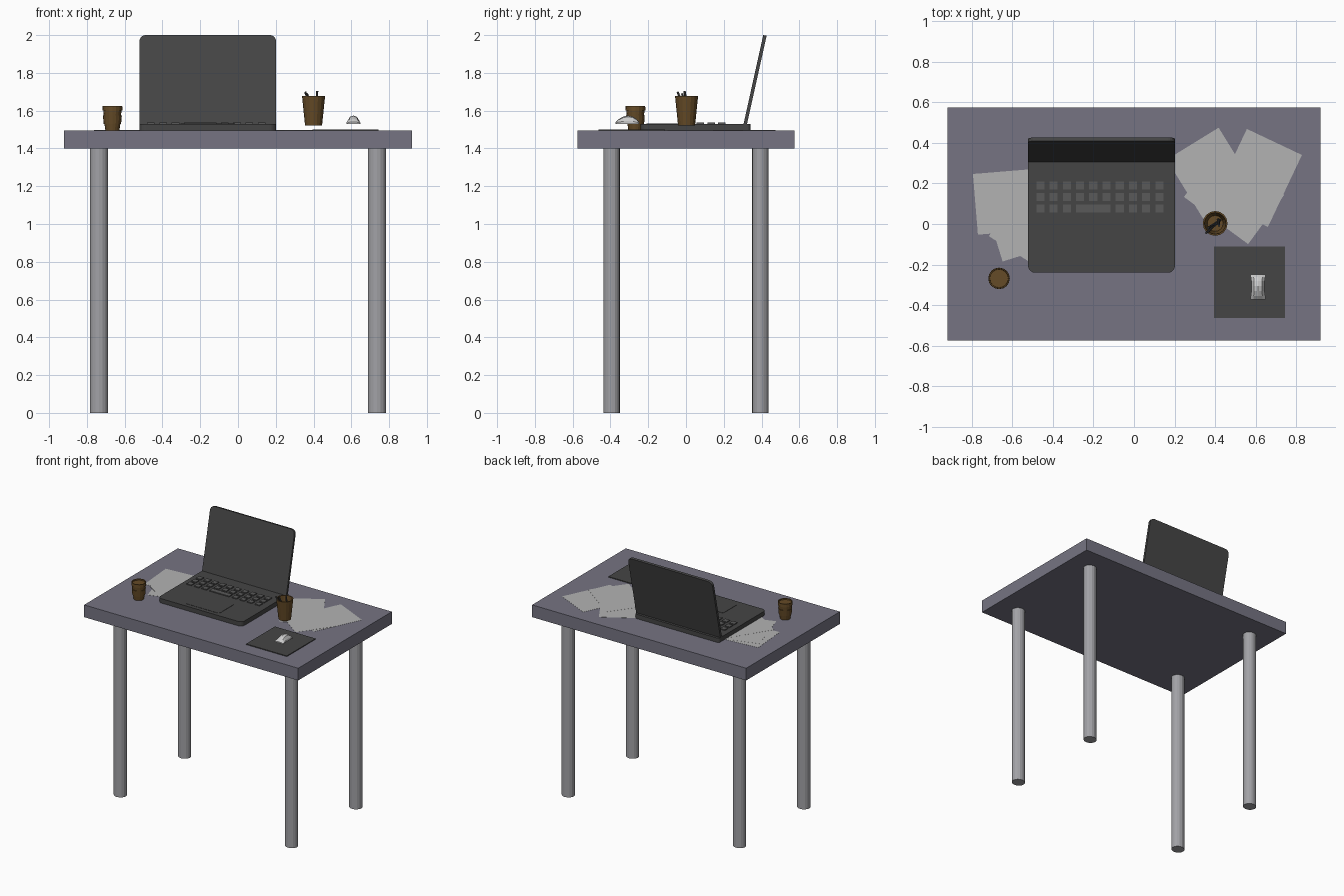
import bpy, bmesh
from math import pi, sin, cos, radians
from mathutils import Vector, Matrix

if "Cube" in bpy.data.objects:
    bpy.data.objects.remove(bpy.data.objects["Cube"])

TOP = 1.495  # height of the table surface


def material(name, r, g, b):
    m = bpy.data.materials.new(name)
    m.diffuse_color = (r, g, b, 1)
    m.use_nodes = True
    m.node_tree.nodes["Principled BSDF"].inputs["Base Color"].default_value = m.diffuse_color
    return m


SLATE = material("slate", 0.18, 0.175, 0.225)
METAL = material("metal", 0.36, 0.36, 0.38)
DARK = material("dark_plastic", 0.06, 0.06, 0.06)
KEY = material("key_grey", 0.1, 0.1, 0.1)
BROWN = material("brown", 0.13, 0.07, 0.02)
PAPER = material("paper", 0.45, 0.45, 0.45)
LIGHT = material("light_plastic", 0.6, 0.6, 0.62)


def finish(name, bm, mat, matrix=None):
    bmesh.ops.recalc_face_normals(bm, faces=bm.faces)
    me = bpy.data.meshes.new(name)
    bm.to_mesh(me)
    bm.free()
    me.materials.append(mat)
    ob = bpy.data.objects.new(name, me)
    if matrix is not None:
        ob.matrix_world = matrix
    bpy.context.collection.objects.link(ob)
    return ob


def add_box(bm, x0, x1, y0, y1, z0, z1):
    m = Matrix.Translation(((x0 + x1) / 2, (y0 + y1) / 2, (z0 + z1) / 2))
    m = m @ Matrix.Diagonal((x1 - x0, y1 - y0, z1 - z0, 1))
    bmesh.ops.create_cube(bm, size=1, matrix=m)


def box(name, mat, *bounds):
    bm = bmesh.new()
    add_box(bm, *bounds)
    return finish(name, bm, mat)


def rounded_slab(name, mat, w, h, t, radii, matrix):
    """Slab on local x -w/2..w/2, y 0..h; radii run from lower left, anticlockwise."""
    bm = bmesh.new()
    corners = [(-w / 2, 0, 1, 1), (w / 2, 0, -1, 1), (w / 2, h, -1, -1), (-w / 2, h, 1, -1)]
    verts = []
    for i, ((cx, cy, sx, sy), r) in enumerate(zip(corners, radii)):
        for k in range(6 if r else 1):
            a = pi + i * pi / 2 + k * pi / 10
            verts.append(bm.verts.new((cx + r * (sx + cos(a)), cy + r * (sy + sin(a)), 0)))
    face = bm.faces.new(verts)
    out = bmesh.ops.extrude_face_region(bm, geom=[face])
    bmesh.ops.translate(bm, vec=(0, 0, t), verts=[v for v in out["geom"] if isinstance(v, bmesh.types.BMVert)])
    return finish(name, bm, mat, matrix)


def lathe(name, mat, profile, x, y, sides=16):
    """Turned shape; the profile runs from the bottom centre to the inner top centre."""
    bm = bmesh.new()
    rings = [[bm.verts.new((x + r * cos(2 * pi * i / sides), y + r * sin(2 * pi * i / sides), z))
              for i in range(sides)] for r, z in profile]
    for a, b in zip(rings, rings[1:]):
        for i in range(sides):
            j = (i + 1) % sides
            bm.faces.new((a[i], a[j], b[j], b[i]))
    bm.faces.new(rings[0])
    bm.faces.new(rings[-1])
    return finish(name, bm, mat)


def rod(name, mat, p, q, r):
    p, q = Vector(p), Vector(q)
    d = q - p
    bm = bmesh.new()
    bmesh.ops.create_cone(bm, cap_ends=True, segments=8, radius1=r, radius2=r, depth=d.length)
    m = Matrix.Translation((p + q) / 2) @ d.to_track_quat('Z', 'Y').to_matrix().to_4x4()
    return finish(name, bm, mat, m)


# Table
box("tabletop", SLATE, -0.92, 0.92, -0.575, 0.575, 1.4, TOP)
for sx, side in ((-1, "left"), (1, "right")):
    for sy, end in ((-1, "front"), (1, "back")):
        bm = bmesh.new()
        m = Matrix.Translation((sx * 0.736, sy * 0.394, 0.7)) @ Matrix.Diagonal((0.048, 0.044, 1.4, 1))
        bmesh.ops.create_cone(bm, cap_ends=True, segments=16, radius1=1, radius2=1, depth=1, matrix=m)
        finish(f"{end}_{side}_leg", bm, METAL)

# Laptop base and tilted lid
LX = -0.16
rounded_slab("laptop_base", DARK, 0.724, 0.582, 0.034, (0.035, 0.035, 0.02, 0.02),
             Matrix.Translation((LX, -0.24, TOP + 0.001)))
rounded_slab("laptop_lid", DARK, 0.724, 0.488, 0.018, (0, 0, 0.035, 0.035),
             Matrix.Translation((LX, 0.321, 1.52)) @ Matrix.Rotation(radians(77.5), 4, 'X'))
rounded_slab("touchpad", DARK, 0.29, 0.19, 0.003, (0.02,) * 4, Matrix.Translation((LX, -0.21, 1.529)))

# Keyboard: three rows, with a space bar in the last one
bm = bmesh.new()
for row, y in enumerate((0.19, 0.133, 0.076)):
    for col in range(10):
        if row == 2 and col in (3, 4, 5):
            continue
        x = -0.461 + col * 0.0651
        add_box(bm, x - 0.02, x + 0.02, y - 0.02, y + 0.02, 1.525, 1.537)
add_box(bm, -0.285, -0.115, 0.056, 0.096, 1.525, 1.537)
finish("keyboard_keys", bm, KEY)

# Loose paper sheets: centre x, centre y, turn in degrees
sheets = [(0.608, 0.227, -25.3), (0.392, 0.229, 31.6), (0.493, 0.138, 53.7),
          (-0.586, 0.113, -85.3), (-0.562, 0.047, 17.2), (-0.483, 0.025, -32.4)]
for i, (x, y, turn) in enumerate(sheets):
    bm = bmesh.new()
    z = 0.0005 * (i % 3)
    add_box(bm, -0.15, 0.15, -0.196, 0.196, z, z + 0.001)
    finish(f"paper_sheet_{i + 1}", bm, PAPER,
           Matrix.Translation((x, y, TOP)) @ Matrix.Rotation(radians(turn), 4, 'Z'))

# Mouse pad, and mouse lofted from arched sections along y
box("mouse_pad", DARK, 0.394, 0.744, -0.463, -0.11, TOP, TOP + 0.006)
arch = [(-1, 0), (-1, 0.35), (-0.6, 0.85), (0, 1), (0.6, 0.85), (1, 0.35), (1, 0)]
stations = [(-0.372, 0.037, 0.010), (-0.355, 0.036, 0.026), (-0.33, 0.032, 0.040), (-0.305, 0.031, 0.044),
            (-0.28, 0.033, 0.038), (-0.26, 0.036, 0.024), (-0.249, 0.037, 0.010)]
bm = bmesh.new()
rings = [[bm.verts.new((0.611 + u * w, y, 1.53 + v * h)) for u, v in arch] for y, w, h in stations]
for a, b in zip(rings, rings[1:]):
    for i in range(len(arch)):
        j = (i + 1) % len(arch)
        bm.faces.new((a[i], a[j], b[j], b[i]))
bm.faces.new(rings[0])
bm.faces.new(rings[-1])
finish("mouse", bm, LIGHT)

# Coffee cup with sleeve and rim
lathe("coffee_cup", BROWN, [(0.037, TOP), (0.042, 1.53), (0.046, 1.53), (0.050, 1.575), (0.046, 1.575),
                            (0.048, 1.6), (0.053, 1.602), (0.052, 1.626), (0.046, 1.626), (0.045, 1.617)],
      -0.665, -0.268)

# Pen cup with pens
lathe("pen_cup", BROWN, [(0.045, 1.522), (0.061, 1.677), (0.053, 1.677), (0.039, 1.532)], 0.4, 0.003)
pens = [((0.425, 0.02, 1.537), (0.356, -0.044, 1.698)),
        ((0.415, 0.022, 1.537), (0.419, -0.008, 1.704)),
        ((0.42, 0.015, 1.537), (0.365, -0.02, 1.69))]
for i, (p, q) in enumerate(pens):
    rod(f"pen_{i + 1}", DARK, p, q, 0.006)
